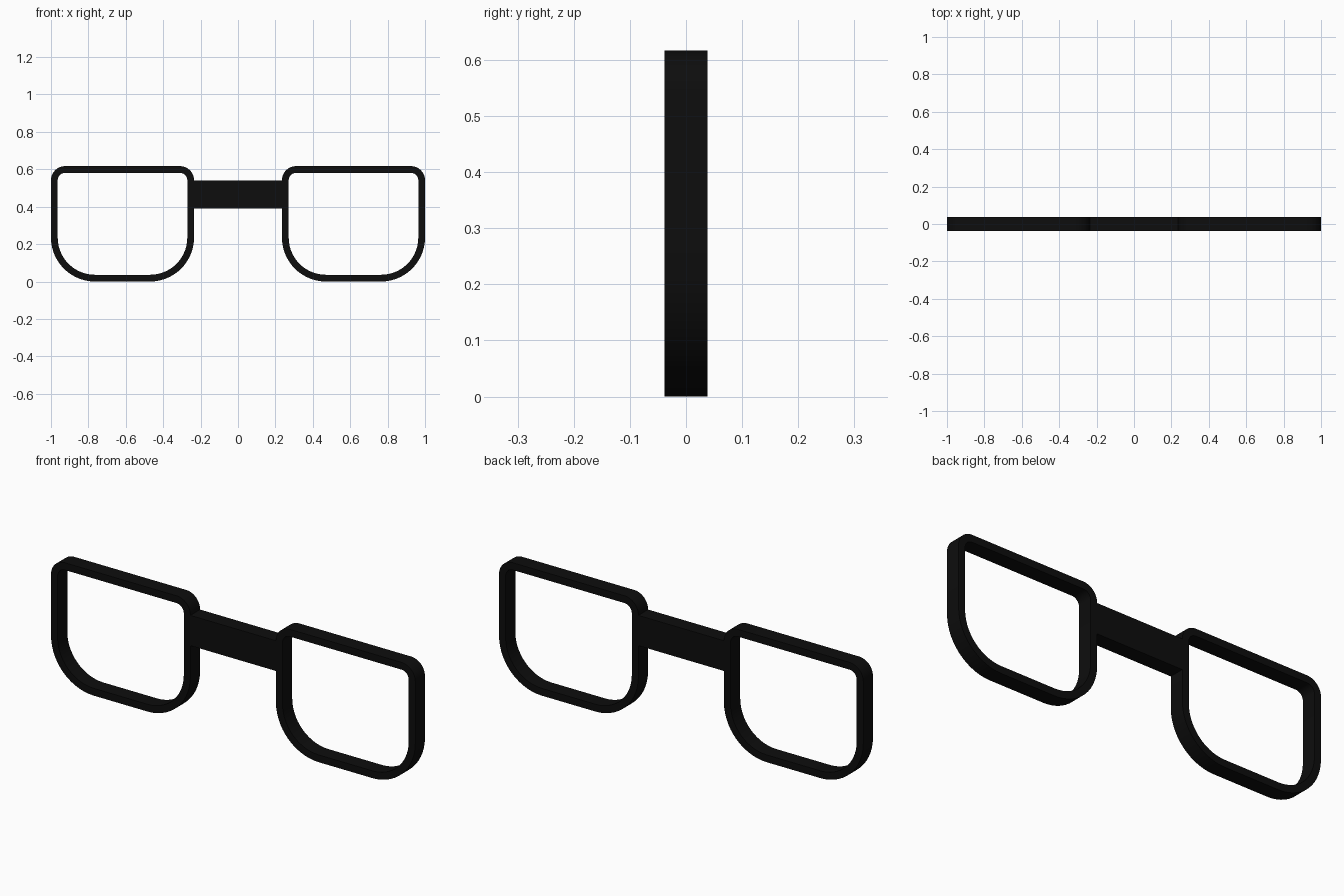
import bpy, bmesh, math

if "Cube" in bpy.data.objects:
    bpy.data.objects.remove(bpy.data.objects["Cube"])

HALF_DEPTH = 0.038
TOP = 0.617
RIM = 0.036

black = bpy.data.materials.new("black")
black.diffuse_color = (0.004, 0.004, 0.004, 1)
black.use_nodes = True
black.node_tree.nodes["Principled BSDF"].inputs["Base Color"].default_value = black.diffuse_color


def outline(cx, inset, seg=14):
    """Rounded lens outline: small top corners, large bottom corners."""
    hw, z0, z1 = 0.3825 - inset, inset, TOP - inset
    rb, rt = 0.235 - inset, 0.076 - inset
    corners = [(hw - rb, z0 + rb, rb, -90), (hw - rt, z1 - rt, rt, 0),
               (-hw + rt, z1 - rt, rt, 90), (-hw + rb, z0 + rb, rb, 180)]
    pts = []
    for x, z, r, start in corners:
        for i in range(seg + 1):
            a = math.radians(start + 90 * i / seg)
            pts.append((cx + x + r * math.cos(a), z + r * math.sin(a)))
    return pts


def finish(bm, name):
    bmesh.ops.recalc_face_normals(bm, faces=bm.faces[:])
    me = bpy.data.meshes.new(name)
    bm.to_mesh(me)
    bm.free()
    ob = bpy.data.objects.new(name, me)
    bpy.context.collection.objects.link(ob)
    me.materials.append(black)
    bpy.context.view_layer.objects.active = ob
    bpy.ops.object.select_all(action='DESELECT')
    ob.select_set(True)
    bpy.ops.object.shade_smooth_by_angle(angle=math.radians(30))
    return ob


# Lens rims: four matching loops bridged into a closed ring
def lens_rim(name, cx):
    bm = bmesh.new()
    loops = [[bm.verts.new((x, y, z)) for x, z in outline(cx, inset)]
             for inset, y in ((0, -HALF_DEPTH), (0, HALF_DEPTH),
                              (RIM, HALF_DEPTH), (RIM, -HALF_DEPTH))]
    n = len(loops[0])
    for k in range(4):
        a, b = loops[k], loops[(k + 1) % 4]
        for i in range(n):
            j = (i + 1) % n
            bm.faces.new((a[i], a[j], b[j], b[i]))
    finish(bm, name)


lens_rim("left_lens_rim", -0.6175)
lens_rim("right_lens_rim", 0.6175)

# Nose bridge between the rims
bm = bmesh.new()
bmesh.ops.create_cube(bm, size=1)
for v in bm.verts:
    v.co.x *= 0.474
    v.co.y *= 2 * HALF_DEPTH
    v.co.z = 0.465 + v.co.z * 0.15
finish(bm, "nose_bridge")
